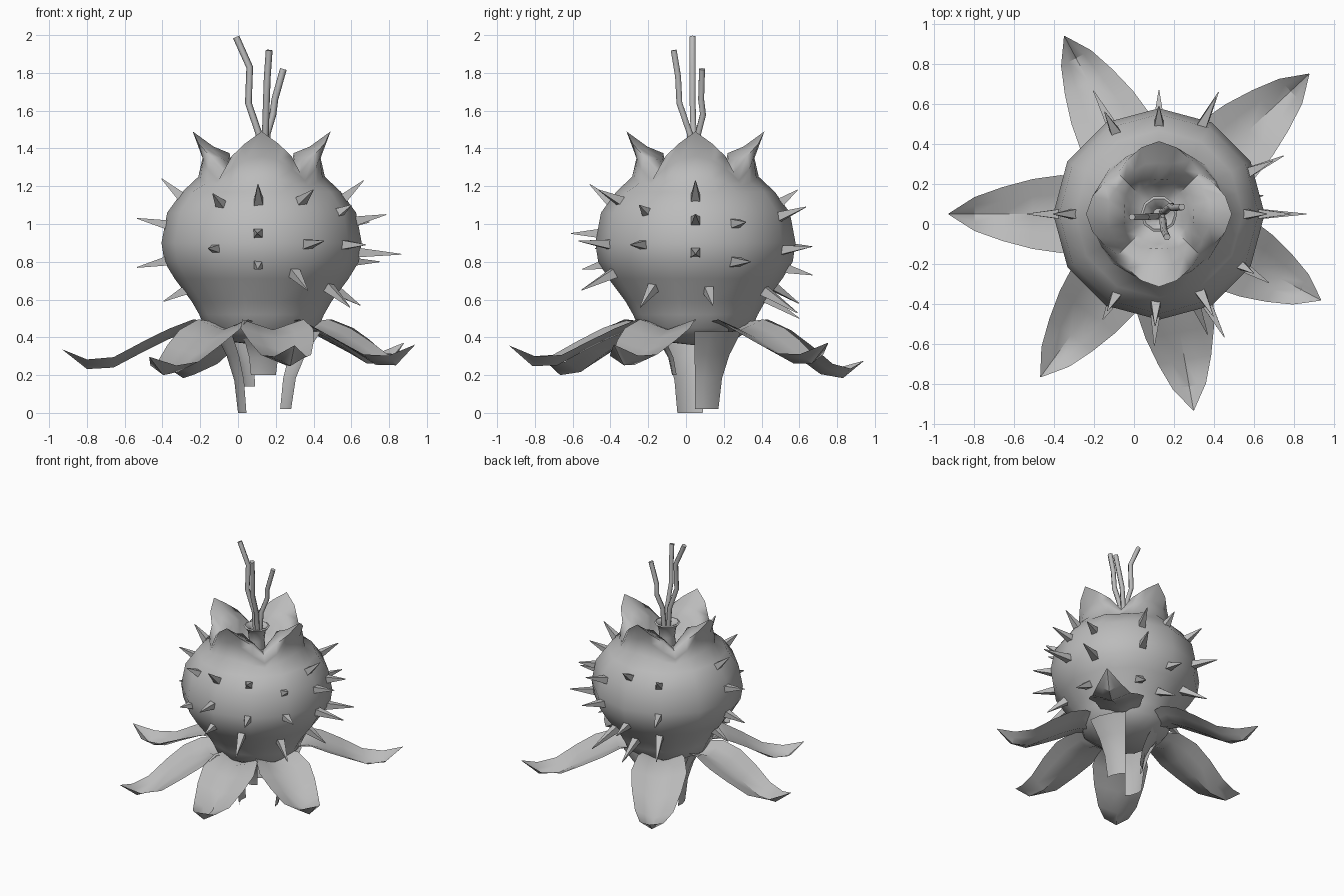
import bpy, bmesh
from math import sin, cos, radians, pi
from mathutils import Vector

cube = bpy.data.objects.get("Cube")
if cube:
    bpy.data.objects.remove(cube, do_unlink=True)

grey = bpy.data.materials.new("plain_grey")
grey.use_nodes = True
GREY = (0.5, 0.5, 0.5, 1)
grey.diffuse_color = GREY
grey.node_tree.nodes["Principled BSDF"].inputs["Base Color"].default_value = GREY

CENTRE = Vector((0.125, 0.05, 0))


def polar(deg, r, z):
    a = radians(deg)
    return CENTRE + Vector((r * cos(a), r * sin(a), z))


def make_object(name, bm, angle=40):
    bmesh.ops.recalc_face_normals(bm, faces=bm.faces)
    mesh = bpy.data.meshes.new(name)
    bm.to_mesh(mesh)
    bm.free()
    mesh.materials.append(grey)
    ob = bpy.data.objects.new(name, mesh)
    bpy.context.collection.objects.link(ob)
    bpy.ops.object.select_all(action="DESELECT")
    ob.select_set(True)
    bpy.context.view_layer.objects.active = ob
    bpy.ops.object.shade_smooth_by_angle(angle=radians(angle))
    return ob


def loft(bm, rows, closed=True, caps=False):
    """Skin a list of point rows with quads."""
    rings = [[bm.verts.new(p) for p in row] for row in rows]
    n = len(rings[0])
    for a, b in zip(rings, rings[1:]):
        for i in range(n if closed else n - 1):
            j = (i + 1) % n
            bm.faces.new((a[i], a[j], b[j], b[i]))
    if caps:
        bm.faces.new(rings[0])
        bm.faces.new(rings[-1])


def facet(i):
    """Flatten every second column so the bulb has twelve sides."""
    return cos(pi / 12) if i % 2 else 1


# Bulb: round body whose top swells into four fat pointed lobes
SEG = 24
profile = [(0.02, 0.36), (0.2, 0.38), (0.3, 0.45), (0.33, 0.52), (0.37, 0.59),
           (0.46, 0.71), (0.515, 0.8), (0.53, 0.9), (0.5, 1.06), (0.42, 1.17)]
rows = [[polar(i * 15, r * facet(i), z) for i in range(SEG)] for r, z in profile]
# Lobe columns from the tip to the fold: lower wall, waist, rim, ridge, inner lip, inner wall
lobe = [
    [(0.335, 1.25), (0.31, 1.36), (0.365, 1.49), (0.255, 1.41), (0.17, 1.375), (0.15, 1.25)],
    [(0.335, 1.24), (0.32, 1.34), (0.345, 1.425), (0.26, 1.385), (0.18, 1.35), (0.15, 1.24)],
    [(0.335, 1.22), (0.33, 1.29), (0.315, 1.36), (0.25, 1.35), (0.19, 1.32), (0.15, 1.23)],
    [(0.34, 1.2), (0.325, 1.23), (0.29, 1.27), (0.245, 1.28), (0.2, 1.26), (0.15, 1.22)],
]
for k in range(6):
    row = []
    for i in range(SEG):
        m = i % 6
        r, z = lobe[min(m, 6 - m)][k]
        row.append(polar(i * 15, r, z))
    rows.append(row)
rows.append([polar(i * 15, 0.04, 1.2) for i in range(SEG)])
bm = bmesh.new()
loft(bm, rows, caps=True)
make_object("bulb", bm, 60)

# Pistil cup: flared hollow neck in the middle of the bulb
cup = [(0.06, 1.15), (0.055, 1.27), (0.062, 1.33), (0.092, 1.37), (0.08, 1.375),
       (0.045, 1.355), (0.03, 1.32)]
bm = bmesh.new()
loft(bm, [[polar(a, r, z) for a in range(0, 360, 36)] for r, z in cup], caps=True)
make_object("pistil_cup", bm)

# Stamens: thin bent tubes
stamens = [
    [(0.125, 0.04, 1.26), (0.11, 0.04, 1.48), (0.055, 0.035, 1.64), (0.062, 0.035, 1.83), (-0.01, 0.035, 1.99)],
    [(0.14, 0.04, 1.26), (0.145, 0.02, 1.48), (0.15, -0.035, 1.64), (0.155, -0.042, 1.78), (0.165, -0.065, 1.92)],
    [(0.14, 0.06, 1.26), (0.155, 0.065, 1.48), (0.185, 0.09, 1.58), (0.195, 0.08, 1.66), (0.24, 0.085, 1.82)],
]
for n, path in enumerate(stamens):
    pts = [Vector(p) for p in path]
    rows = []
    for k, p in enumerate(pts):
        d = (pts[min(k + 1, 4)] - pts[max(k - 1, 0)]).normalized()
        u = d.cross(Vector((0, 1, 0))).normalized()
        v = d.cross(u)
        rows.append([p + 0.018 * (u * cos(a * pi / 3) + v * sin(a * pi / 3)) for a in range(6)])
    bm = bmesh.new()
    loft(bm, rows, caps=True)
    make_object(f"stamen_{n + 1}", bm, 65)


# Spikes: four-sided thorns given as direction, then (base z, tip z, tip radius)
def bulb_radius(z):
    for (r0, z0), (r1, z1) in zip(profile, profile[1:]):
        if z0 <= z <= z1:
            return r0 + (r1 - r0) * (z - z0) / (z1 - z0)


spikes = {
    0: [(1.12, 1.23, 0.54), (1.01, 1.05, 0.66), (0.85, 0.84, 0.74)],
    10: [(0.66, 0.57, 0.53)],
    25: [(1.0, 1.01, 0.63), (0.8, 0.8, 0.69)],
    64: [(1.03, 1.09, 0.65), (0.86, 0.88, 0.68), (0.66, 0.53, 0.6)],
    90: [(1.1, 1.18, 0.54), (0.77, 0.73, 0.62), (0.62, 0.5, 0.55)],
    118: [(1.08, 1.16, 0.58), (0.88, 0.88, 0.7), (0.7, 0.58, 0.62)],
    180: [(1.13, 1.24, 0.53), (0.99, 1.03, 0.66), (0.81, 0.77, 0.66), (0.66, 0.59, 0.52)],
    242: [(1.09, 1.16, 0.55), (0.87, 0.87, 0.6)],
    268: [(1.1, 1.21, 0.56), (0.95, 0.95, 0.66), (0.79, 0.76, 0.6)],
    292: [(0.75, 0.65, 0.65)],
    298: [(1.11, 1.18, 0.58), (0.89, 0.91, 0.7)],
    328: [(1.05, 1.1, 0.56), (0.89, 0.89, 0.65), (0.68, 0.56, 0.55)],
}
bm = bmesh.new()
for deg, tier in spikes.items():
    for z0, z1, r1 in tier:
        base = polar(deg, bulb_radius(z0) - 0.04, z0)
        tip = polar(deg, r1, z1)
        d = (tip - base).normalized()
        u = d.cross(Vector((0, 0, 1))).normalized()
        v = d.cross(u)
        rows = [[p + w * (u * sx + v * sy) for sx, sy in ((1, 1), (-1, 1), (-1, -1), (1, -1))]
                for p, w in ((base, 0.028), (tip, 0.002))]
        loft(bm, rows, caps=True)
make_object("spikes", bm, 30)

# Leaves: drooping troughs with an upturned tip; (radius, half width, midrib height)
leaf = [(0.2, 0.11, 0.42), (0.36, 0.165, 0.44), (0.49, 0.195, 0.39), (0.63, 0.175, 0.32),
        (0.78, 0.135, 0.24), (0.92, 0.085, 0.232), (1.05, 0.002, 0.335)]
for n, (deg, length, lift) in enumerate([(43, 1.03, 0.035), (118, 1.01, -0.06), (180, 1.055, 0),
                                         (234, 1.01, -0.04), (280, 1.0, 0.02), (332, 0.92, 0.025)]):
    side = polar(deg + 90, 1, 0) - CENTRE
    rows = []
    for r, w, z in leaf:
        mid = polar(deg, r * length / 1.05, z + lift * max(0, r - 0.4) / 0.65)
        rise = min(0.055, w * 0.6)
        rows.append([mid + side * w * s + Vector((0, 0, rise * abs(s))) for s in (-1, -0.5, 0, 0.5, 1)])
    bm = bmesh.new()
    loft(bm, rows, closed=False)
    make_object(f"leaf_{n + 1}", bm, 35)

# Torn stalk: curved strips of a funnel under the bulb; (direction, spread, lowest z, width)
funnel = [(0, 0.25), (0.3, 0.185), (0.6, 0.145), (1, 0.125)]
strips = [(196, 34, 0.0, 1.0), (25, 26, 0.02, 1.25), (275, 32, 0.2, 1.0), (140, 34, 0.14, 1.0)]
for n, (deg, spread, low, wide) in enumerate(strips):
    rows = []
    for t, r in funnel:
        z = 0.43 + (low - 0.43) * t
        rows.append([polar(deg + spread * s, r * wide, z) for s in (-1, -0.4, 0.4, 1)])
    bm = bmesh.new()
    loft(bm, rows, closed=False)
    make_object(f"stalk_strip_{n + 1}", bm, 30)
